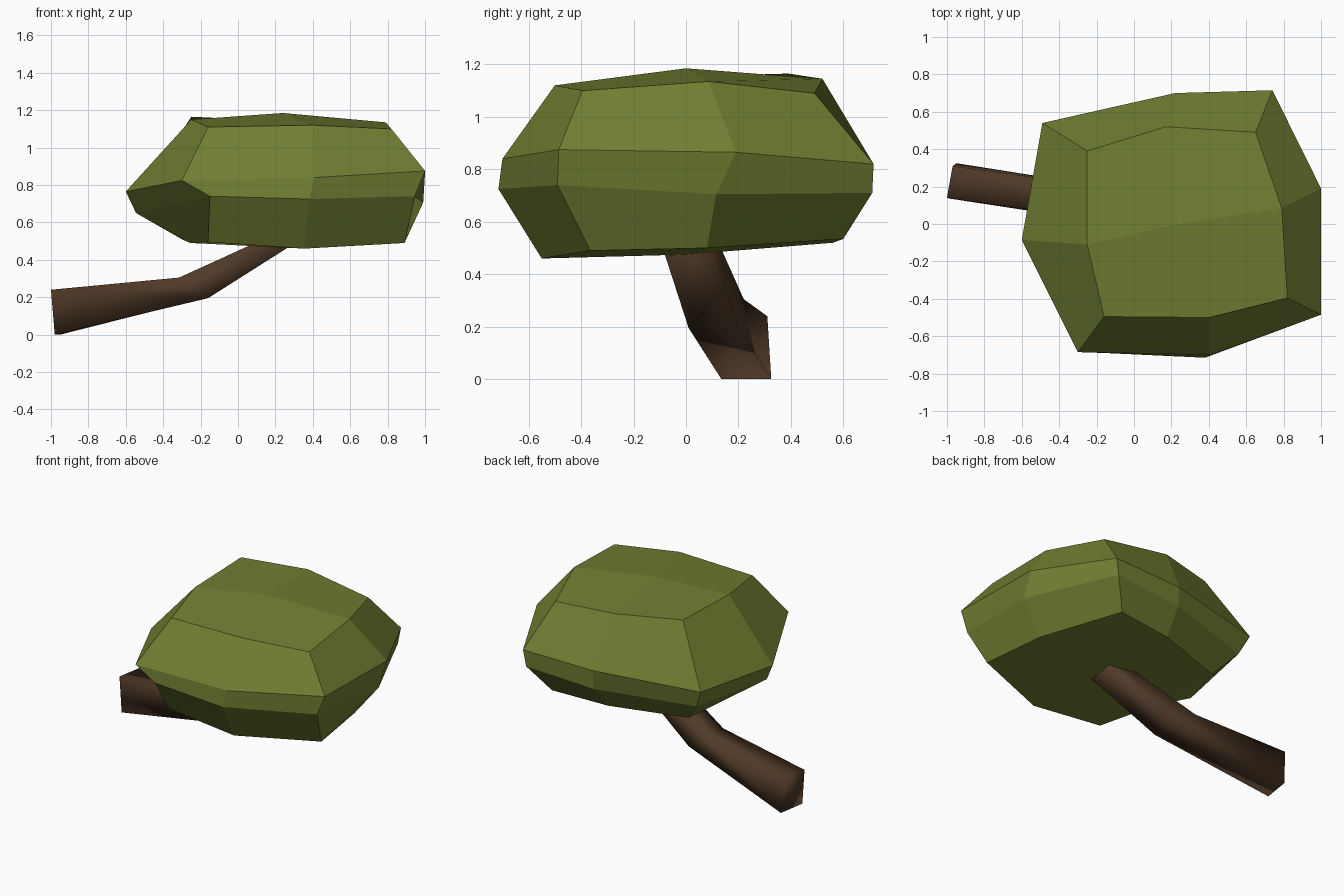
import bpy, bmesh

if "Cube" in bpy.data.objects:
    bpy.data.objects.remove(bpy.data.objects["Cube"])


def material(name, rgb):
    m = bpy.data.materials.new(name)
    m.diffuse_color = (*rgb, 1)
    m.use_nodes = True
    m.node_tree.nodes["Principled BSDF"].inputs["Base Color"].default_value = m.diffuse_color
    return m


def loft(name, rings, mat, smooth, centers=None):
    """Bridge matching rings; close ends with an n-gon or with quads around a centre point."""
    bm = bmesh.new()
    vs = [[bm.verts.new(p) for p in r] for r in rings]
    n = len(rings[0])
    for a, b in zip(vs, vs[1:]):
        for i in range(n):
            j = (i + 1) % n
            bm.faces.new((a[i], a[j], b[j], b[i]))
    for k, ring in enumerate((vs[0], vs[-1])):
        if centers:
            c = bm.verts.new(centers[k])
            for i in range(0, n, 2):  # even points are corners, odd ones mid-edges
                bm.faces.new((ring[i - 1], ring[i], ring[i + 1], c))
        else:
            bm.faces.new(ring)
    bmesh.ops.recalc_face_normals(bm, faces=bm.faces)
    for f in bm.faces:
        f.smooth = smooth
    me = bpy.data.meshes.new(name)
    bm.to_mesh(me)
    bm.free()
    me.materials.append(mat)
    ob = bpy.data.objects.new(name, me)
    bpy.context.collection.objects.link(ob)
    return ob


green = material("leaf green", (0.165, 0.215, 0.032))
brown = material("bark brown", (0.08, 0.042, 0.021))

# Foliage: four irregular eight-point rings, starting at the front left corner
bottom = [(-.16, -.52, .495), (.355, -.55, .46), (.89, -.365, .49), (.83, .08, .50),
          (.60, .60, .535), (.20, .56, .52), (-.30, .40, .51), (-.255, -.10, .49)]
lower = [(-.15, -.69, .74), (.38, -.715, .725), (.945, -.49, .74), (.99, .115, .705),
         (.72, .71, .71), (.22, .69, .68), (-.43, .50, .66), (-.545, -.10, .65)]
upper = [(-.30, -.685, .825), (.41, -.70, .84), (1.0, -.485, .875), (1.0, .19, .865),
         (.74, .715, .82), (.22, .70, .81), (-.49, .54, .79), (-.60, -.085, .765)]
top = [(-.16, -.495, 1.11), (.40, -.50, 1.12), (.82, -.395, 1.10), (.79, .085, 1.135),
       (.65, .49, 1.09), (.17, .52, 1.145), (-.25, .39, 1.165), (-.25, -.11, 1.15)]
loft("foliage", [bottom, lower, upper, top], green, False,
     centers=[(.26, 0, .475), (.24, 0, 1.185)])

# Trunk: bent four-sided limb with smooth shading
loft("trunk", [
    [(-.98, .135, 0), (-.95, .325, 0), (-.97, .31, .24), (-1.0, .14, .24)],
    [(-.16, .01, .195), (-.16, .20, .20), (-.315, .22, .305), (-.315, .045, .305)],
    [(.40, -.105, .55), (.40, .09, .55), (.30, .095, .585), (.30, -.10, .585)],
], brown, True)
